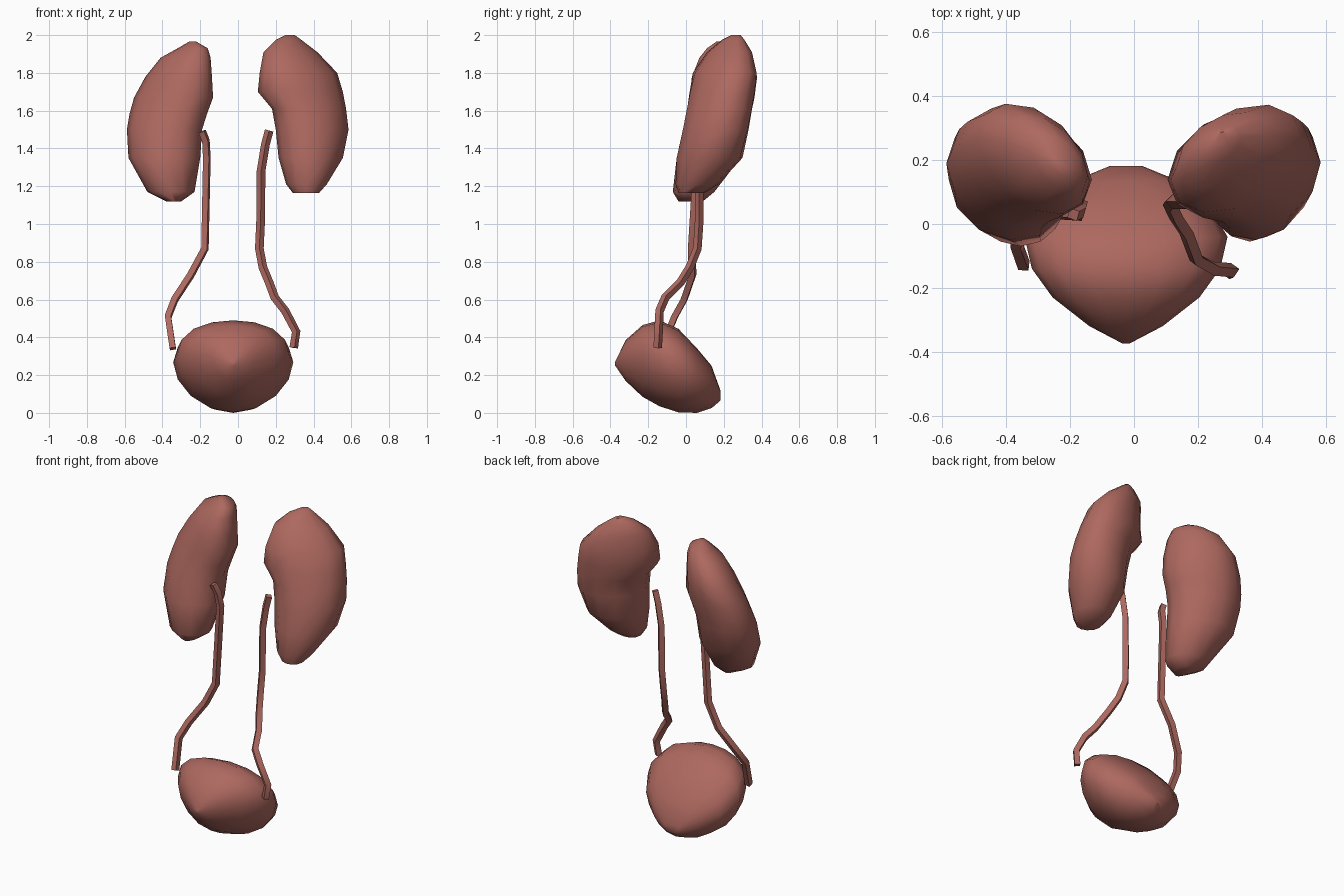
import bpy, bmesh, math

if "Cube" in bpy.data.objects:
    bpy.data.objects.remove(bpy.data.objects["Cube"])

mat = bpy.data.materials.new("tissue_red")
mat.diffuse_color = (0.42, 0.14, 0.115, 1)
mat.use_nodes = True
mat.node_tree.nodes["Principled BSDF"].inputs["Base Color"].default_value = mat.diffuse_color


def finish(obj):
    obj.data.materials.append(mat)
    bpy.ops.object.select_all(action='DESELECT')
    obj.select_set(True)
    bpy.context.view_layer.objects.active = obj
    if obj.type == 'CURVE':
        bpy.ops.object.convert(target='MESH')
        obj = bpy.context.view_layer.objects.active
    bpy.ops.object.shade_smooth_by_angle(angle=math.radians(50))


def loft(name, rings):
    """Skin a list of closed point rings and cap both ends."""
    bm = bmesh.new()
    rows = [[bm.verts.new(p) for p in ring] for ring in rings]
    n = len(rows[0])
    for a, b in zip(rows, rows[1:]):
        for i in range(n):
            j = (i + 1) % n
            bm.faces.new((a[i], a[j], b[j], b[i]))
    bm.faces.new(rows[0][::-1])
    bm.faces.new(rows[-1])
    bmesh.ops.recalc_face_normals(bm, faces=bm.faces)
    mesh = bpy.data.meshes.new(name)
    bm.to_mesh(mesh)
    bm.free()
    obj = bpy.data.objects.new(name, mesh)
    bpy.context.collection.objects.link(obj)
    finish(obj)


def kidney(name, side, sections, n=12):
    """sections: z, inner x, outer x, front y, back y, twist; mirrored by side."""
    rings = []
    for z, x0, x1, y0, y1, tw in sections:
        ring = []
        for i in range(n):
            t = 2 * math.pi * i / n
            x = (x0 + x1) / 2 + (x1 - x0) / 2 * math.cos(t)
            y = (y0 + y1) / 2 + (y1 - y0) / 2 * math.sin(t + tw)
            ring.append((side * x, y, z))
        rings.append(ring)
    loft(name, rings)


# Kidneys: bean outlines leaning back, outer edge turned to the rear
kidney("right_kidney", 1, [
    (1.165, .29, .43, -.04, .10, -.1),
    (1.21, .255, .47, -.055, .17, 0),
    (1.35, .215, .555, -.05, .30, .1),
    (1.50, .20, .585, -.02, .335, .2),
    (1.61, .18, .572, 0, .355, .25),
    (1.70, .105, .555, .015, .368, .3),
    (1.80, .115, .525, .035, .375, .4),
    (1.91, .135, .42, .11, .35, .4),
    (1.975, .20, .335, .19, .31, .4),
    (2.0, .25, .30, .24, .29, .4)])
kidney("left_kidney", -1, [
    (1.12, .30, .38, -.04, .09, -.1),
    (1.17, .23, .48, -.07, .15, 0),
    (1.35, .20, .58, -.05, .29, .1),
    (1.50, .19, .588, -.02, .33, .2),
    (1.58, .165, .575, 0, .35, .25),
    (1.67, .132, .55, .015, .367, .3),
    (1.78, .138, .49, .03, .378, .4),
    (1.88, .145, .41, .07, .34, .4),
    (1.93, .16, .32, .11, .28, .4),
    (1.965, .22, .26, .16, .21, .4)])

# Bladder: sections from the front apex to the rear base (y, half width, z low, z high)
rings = []
for y, w, z0, z1 in [(-.375, .01, .25, .27), (-.32, .115, .17, .385),
                     (-.23, .23, .085, .465), (-.14, .295, .035, .49),
                     (-.04, .318, .003, .445), (.06, .26, 0, .34),
                     (.135, .165, .025, .25), (.182, .05, .065, .12)]:
    ring = []
    for i in range(16):
        c, s = math.cos(math.pi * i / 8), math.sin(math.pi * i / 8)
        # widest line sits above the middle
        ring.append((-.025 + w * c, y,
                     (z0 + z1) / 2 + (z1 - z0) / 2 * (s + .2 * c * c)))
    rings.append(ring)
loft("bladder", rings)


def tube(name, path, radius=.023):
    cu = bpy.data.curves.new(name, 'CURVE')
    cu.dimensions = '3D'
    cu.bevel_depth = radius
    cu.bevel_resolution = 0
    cu.use_fill_caps = True
    sp = cu.splines.new('POLY')
    sp.points.add(len(path) - 1)
    for p, co in zip(sp.points, path):
        p.co = (*co, 1)
    obj = bpy.data.objects.new(name, cu)
    bpy.context.collection.objects.link(obj)
    finish(obj)


# Ureters: thin bent tubes from kidney to bladder
tube("right_ureter", [(.165, .07, 1.495), (.145, .07, 1.42), (.122, .07, 1.28),
                      (.12, .07, 1.02), (.113, .06, .87), (.132, .02, .77),
                      (.165, -.03, .69), (.195, -.11, .61), (.25, -.14, .54),
                      (.308, -.145, .43), (.295, -.15, .345)])
tube("left_ureter", [(-.19, .03, 1.49), (-.17, .04, 1.44), (-.165, .06, 1.35),
                     (-.175, .03, .87), (-.25, .035, .73), (-.335, -.01, .6),
                     (-.37, -.06, .51), (-.345, -.13, .34)])
